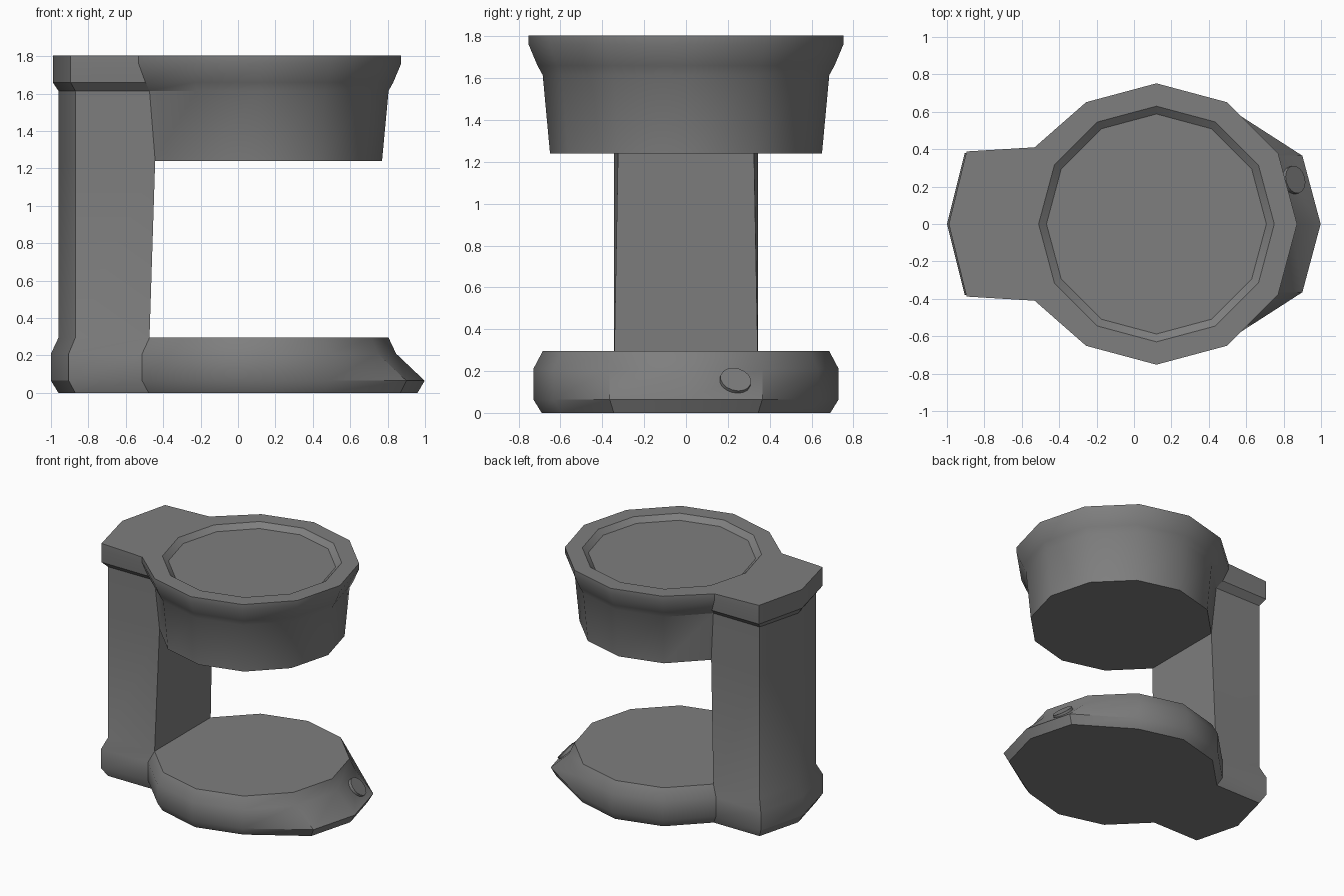
import bpy, bmesh, math
from mathutils import Vector

if "Cube" in bpy.data.objects:
    bpy.data.objects.remove(bpy.data.objects["Cube"])

CX = 0.12                       # axis of the round head and base
FRONT = [0, 1, 2, 3, 4, 5, 9, 10, 11, 12, 13]   # ring indices on the round part
BACK = [5, 6, 7, 8, 9]                          # ring indices on the column

grey = bpy.data.materials.new("dark grey")
grey.diffuse_color = (0.21, 0.21, 0.21, 1)
grey.use_nodes = True
grey.node_tree.nodes["Principled BSDF"].inputs["Base Color"].default_value = grey.diffuse_color


def finish(name, bm, angle):
    bmesh.ops.recalc_face_normals(bm, faces=bm.faces)
    mesh = bpy.data.meshes.new(name)
    bm.to_mesh(mesh)
    bm.free()
    mesh.materials.append(grey)
    ob = bpy.data.objects.new(name, mesh)
    bpy.context.collection.objects.link(ob)
    bpy.ops.object.select_all(action='DESELECT')
    ob.select_set(True)
    bpy.context.view_layer.objects.active = ob
    bpy.ops.object.shade_smooth_by_angle(angle=math.radians(angle))


def polar(r, deg):
    a = math.radians(deg)
    return CX + r * math.cos(a), r * math.sin(a)


def ring(bm, z, r, back_x, corner_x, corner_y, nose=0, neck_y=None):
    """Twelve-sided outline whose rear vertex is drawn out into the column."""
    half = [polar(r, d) for d in range(0, 180, 30)]
    half[0] = (half[0][0] + nose, 0)
    half[1] = (half[1][0] + nose, half[1][1])
    if neck_y:
        half[5] = (half[5][0], neck_y)
    half.append((corner_x, corner_y))
    pts = half + [(back_x, 0)] + [(x, -y) for x, y in reversed(half[1:])]
    return [bm.verts.new((x, y, z)) for x, y in pts]


def skirt(bm, a, b):
    for i in range(len(a)):
        j = (i + 1) % len(a)
        bm.faces.new((a[i], a[j], b[j], b[i]))


# Body: base, column and head lofted as one closed shell
bm = bmesh.new()
base = [ring(bm, 0, 0.69, -0.96, -0.87, 0.345, 0.15),
        ring(bm, 0.065, 0.73, -1.0, -0.905, 0.38, 0.148),
        ring(bm, 0.21, 0.73, -1.0, -0.905, 0.38, -0.005),
        ring(bm, 0.295, 0.685, -0.96, -0.87, 0.345)]
head = [ring(bm, 1.24, 0.65, -0.96, -0.87, 0.345),
        ring(bm, 1.615, 0.685, -0.96, -0.87, 0.345),
        ring(bm, 1.66, 0.71, -0.99, -0.895, 0.388, 0, 0.39),
        ring(bm, 1.76, 0.752, -0.99, -0.895, 0.388, 0, 0.41),
        ring(bm, 1.805, 0.752, -0.99, -0.895, 0.388, 0, 0.41)]
for part in (base, head):
    for a, b in zip(part, part[1:]):
        skirt(bm, a, b)
bm.faces.new(base[0])
bm.faces.new([base[-1][i] for i in FRONT])
bm.faces.new([head[0][i] for i in FRONT])

# Column between base and head
lo, hi = base[-1], head[0]
skirt(bm, [lo[i] for i in BACK], [hi[i] for i in BACK])

# Top rim and shallow round recess
top = head[-1]
lip, floor = [[bm.verts.new((*polar(r, d), z)) for d in range(0, 360, 30)]
              for r, z in ((0.63, 1.805), (0.588, 1.77))]
outer = [top[i] for i in FRONT]
inner = [lip[i] for i in (0, 1, 2, 3, 4, 5, 7, 8, 9, 10, 11)]
for i in range(11):
    j = (i + 1) % 11
    if i != 5:
        bm.faces.new((outer[i], outer[j], inner[j], inner[i]))
bm.faces.new([top[i] for i in BACK] + [lip[7], lip[6], lip[5]])
skirt(bm, lip, floor)
bm.faces.new(floor)
finish("body", bm, 31)

# Round button on the sloping front of the base
bm = bmesh.new()
bmesh.ops.create_cone(bm, cap_ends=True, segments=16, radius1=0.075,
                      radius2=0.075, depth=0.03)
normal = Vector((0.966, 0.26, 0.93)).normalized()
bm.transform(normal.to_track_quat('Z', 'Y').to_matrix().to_4x4())
bmesh.ops.translate(bm, verts=bm.verts, vec=(0.853, 0.235, 0.15))
finish("button", bm, 31)
